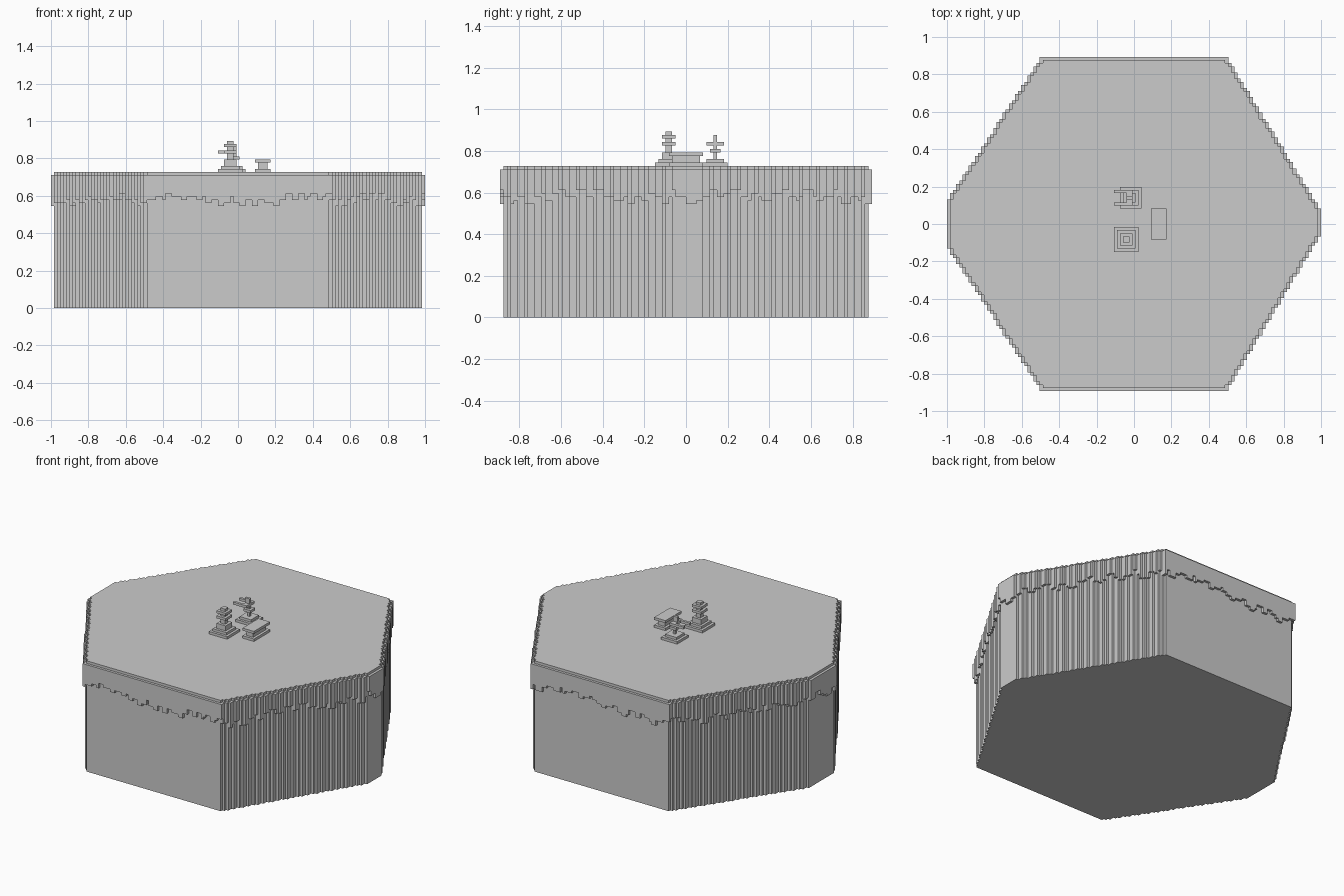
import bpy, bmesh, math, random
from mathutils import Vector

random.seed(4)
if "Cube" in bpy.data.objects:
    bpy.data.objects.remove(bpy.data.objects["Cube"], do_unlink=True)

N = 121                 # block columns along x
V = 2 / N               # block size
TOP = 44                # layers up to the flat roof

grey = bpy.data.materials.new("stone_grey")
grey.diffuse_color = (0.6, 0.6, 0.6, 1)
grey.use_nodes = True
grey.node_tree.nodes["Principled BSDF"].inputs["Base Color"].default_value = (0.6, 0.6, 0.6, 1)


def place(i, j, k):
    return Vector(((i - N / 2) * V, j * V, k * V))


def finish(name, bm):
    mesh = bpy.data.meshes.new(name)
    bm.to_mesh(mesh)
    bm.free()
    mesh.materials.append(grey)
    obj = bpy.data.objects.new(name, mesh)
    bpy.context.collection.objects.link(obj)


def box(i0, i1, j0, j1, k0, k1):
    return {(i, j, k) for i in range(i0, i1) for j in range(j0, j1) for k in range(k0, k1)}


def blocks(name, cells, solid):
    """Skin of a set of unit blocks; faces against solid ones are left out."""
    bm = bmesh.new()
    for cell in cells:
        for axis in range(3):
            u, w = (axis + 1) % 3, (axis + 2) % 3
            for side in (0, 1):
                near = list(cell)
                near[axis] += 2 * side - 1
                if tuple(near) in cells or solid(*near):
                    continue
                ring = []
                for du, dw in ((0, 0), (1, 0), (1, 1), (0, 1)):
                    p = list(cell)
                    p[axis] += side
                    p[u] += du
                    p[w] += dw
                    ring.append(bm.verts.new(place(*p)))
                bm.faces.new(ring if side else ring[::-1])
    bmesh.ops.remove_doubles(bm, verts=bm.verts[:], dist=V / 10)
    bmesh.ops.dissolve_limit(bm, angle_limit=0.02, verts=bm.verts[:], edges=bm.edges[:])
    finish(name, bm)


# Stepped hexagon: y range of every column, then the same shape one block smaller
outer = {}
for i in range(N):
    d = i - N // 2
    run = max(0, abs(d) - 30) / 30
    back, front = (46, 46) if d < 0 else (49, 50)
    outer[i] = (-round(54 - front * run), round(54 - back * run))
inner = {}
for i in range(1, N - 1):
    (a0, a1), (b0, b1), (c0, c1) = outer[i - 1], outer[i], outer[i + 1]
    inner[i] = (max(a0, b0 + 1, c0), min(a1, b1 - 1, c1))


def inside(i, j):
    return i in inner and inner[i][0] <= j < inner[i][1]


# Main hexagonal body
outline = []
for side, columns in ((0, sorted(inner)), (1, sorted(inner, reverse=True))):
    for i in columns:
        for x in ((i, i + 1) if side == 0 else (i + 1, i)):
            p = (x, inner[i][side])
            if not outline or outline[-1] != p:
                outline.append(p)
bm = bmesh.new()
floor = bm.faces.new([bm.verts.new(place(x, y, 0)) for x, y in outline])
lifted = bmesh.ops.extrude_face_region(bm, geom=[floor], use_keep_orig=True)["geom"]
bmesh.ops.translate(bm, vec=(0, 0, TOP * V),
                    verts=[g for g in lifted if isinstance(g, bmesh.types.BMVert)])
bmesh.ops.recalc_face_normals(bm, faces=bm.faces[:])
bmesh.ops.dissolve_limit(bm, angle_limit=0.02, verts=bm.verts[:], edges=bm.edges[:])
finish("hexagon_body", bm)

# Overhanging rim with a ragged lower edge
rim = [(i, j) for i in outer for j in range(*outer[i]) if not inside(i, j)]
rim.sort(key=lambda c: math.atan2(c[1] + 0.5, c[0] - N // 2))
cells, level, left = set(), 35, 0
for i, j in rim:
    if left == 0:
        level = random.choice([n for n in (33, 34, 35, 35, 36, 37) if 0 < abs(n - level) < 3])
        left = random.choice((1, 2, 2, 3))
    left -= 1
    cells |= box(i, i + 1, j, j + 1, level, TOP - 1)
blocks("dripping_rim", cells, lambda i, j, k: inside(i, j) and k < TOP)


def ornament(name, parts):
    """Each part is (i0, i1, j0, j1, first layer, last layer + 1) above the roof."""
    cells = set()
    for i0, i1, j0, j1, k0, k1 in parts:
        cells |= box(i0, i1, j0, j1, TOP + k0, TOP + k1)
    blocks(name, cells, lambda i, j, k: k < TOP)


# Stepped tower: half width of each layer from the roof up
ornament("stepped_tower", [(58 - r, 58 + r, -5 - r, -5 + r, k, k + 1)
                           for k, r in enumerate((4, 3, 2, 2, 1, 1, 2, 1, 2, 1))])

# Small table
ornament("table", [(66, 71, -5, 5, 0, 1), (67, 70, -4, 4, 1, 3), (66, 71, -5, 5, 3, 4)])

# Standing figure with both arms reaching forward
ornament("standing_figure", [
    (56, 63, 5, 12, 0, 1), (57, 62, 6, 11, 1, 2),     # plinth
    (59, 60, 8, 9, 2, 7), (58, 61, 7, 10, 4, 5),      # body and hips
    (58, 60, 6, 11, 6, 7),                            # shoulders
    (54, 58, 6, 7, 6, 7), (54, 58, 10, 11, 6, 7),     # arms
    (58, 60, 8, 9, 7, 9)])                            # head
